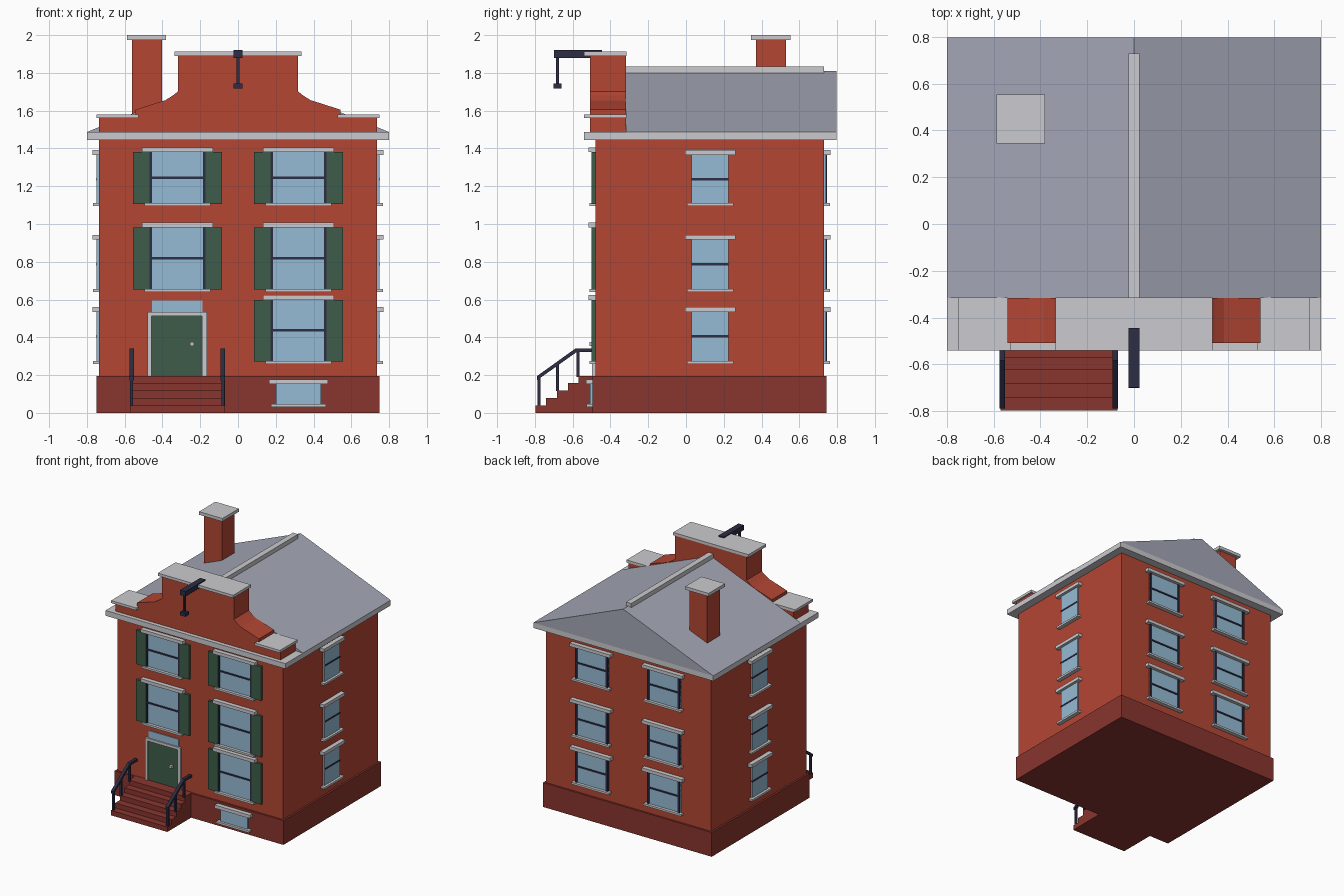
import bpy, bmesh, math
from mathutils import Matrix, Vector

if "Cube" in bpy.data.objects:
    bpy.data.objects.remove(bpy.data.objects["Cube"])


def mat(name, r, g, b):
    m = bpy.data.materials.new(name)
    m.diffuse_color = (r, g, b, 1)
    m.use_nodes = True
    m.node_tree.nodes["Principled BSDF"].inputs["Base Color"].default_value = m.diffuse_color
    return m


BRICK = mat("red_brick", 0.456, 0.061, 0.034)
BASE = mat("dark_red_stone", 0.25, 0.036, 0.028)
STONE = mat("pale_stone", 0.60, 0.60, 0.63)
SLATE = mat("roof_slate", 0.37, 0.39, 0.47)
GLASS = mat("window_glass", 0.30, 0.50, 0.66)
GREEN = mat("green_paint", 0.048, 0.107, 0.068)
IRON = mat("dark_iron", 0.026, 0.026, 0.058)


def finish(name, bm, material):
    bmesh.ops.recalc_face_normals(bm, faces=bm.faces)
    me = bpy.data.meshes.new(name)
    bm.to_mesh(me)
    bm.free()
    me.materials.append(material)
    ob = bpy.data.objects.new(name, me)
    bpy.context.collection.objects.link(ob)
    return ob


def box(name, material, x, y, z, frame=None):
    """Box from (min, max) ranges, optionally moved by a matrix."""
    bm = bmesh.new()
    bmesh.ops.create_cube(bm, size=1)
    for v in bm.verts:
        v.co = Vector([r[0] + (c + 0.5) * (r[1] - r[0]) for c, r in zip(v.co, (x, y, z))])
    if frame:
        bm.transform(frame)
    return finish(name, bm, material)


def prism(name, material, pts, a, b, axis):
    """Extrude an outline: axis 'y' takes (x, z) points, axis 'x' takes (y, z)."""
    bm = bmesh.new()
    at = (lambda p, d: (p[0], d, p[1])) if axis == "y" else (lambda p, d: (d, p[0], p[1]))
    face = bm.faces.new([bm.verts.new(at(p, a)) for p in pts])
    ext = bmesh.ops.extrude_face_region(bm, geom=[face])
    step = (0, b - a, 0) if axis == "y" else (b - a, 0, 0)
    bmesh.ops.translate(bm, vec=step, verts=[g for g in ext["geom"] if isinstance(g, bmesh.types.BMVert)])
    return finish(name, bm, material)


# Main masses
box("foundation", BASE, (-0.75, 0.75), (-0.495, 0.745), (0, 0.195))
box("walls", BRICK, (-0.735, 0.735), (-0.48, 0.73), (0.19, 1.45))
box("cornice", STONE, (-0.8, 0.8), (-0.54, 0.797), (1.445, 1.487))
prism("roof", SLATE, [(-0.8, 1.487), (0.8, 1.487), (0, 1.81)], -0.317, 0.797, "y")
box("ridge_cap", STONE, (-0.023, 0.023), (-0.317, 0.73), (1.80, 1.835))

# Stepped and curved front gable
half = [(0.735, 1.48), (0.735, 1.565), (0.542, 1.565), (0.542, 1.605),
        (0.45, 1.635), (0.385, 1.655), (0.345, 1.68), (0.318, 1.702), (0.318, 1.895)]
prism("front_gable", BRICK, half + [(-x, z) for x, z in reversed(half)], -0.508, -0.317, "y")
box("gable_coping", STONE, (-0.335, 0.335), (-0.54, -0.315), (1.89, 1.912))
for s in (-1, 1):
    box("shoulder_coping", STONE, tuple(sorted((s * 0.527, s * 0.75))), (-0.54, -0.315), (1.56, 1.58))

# Hoist beam with rod and hook block
box("hoist_beam", IRON, (-0.024, 0.024), (-0.70, -0.445), (1.88, 1.92))
box("hoist_rod", IRON, (-0.007, 0.007), (-0.687, -0.673), (1.73, 1.89))
box("hoist_hook", IRON, (-0.024, 0.024), (-0.702, -0.658), (1.718, 1.745))

# Chimney
box("chimney", BRICK, (-0.56, -0.402), (0.37, 0.53), (1.5, 1.98))
box("chimney_cap", STONE, (-0.588, -0.38), (0.345, 0.553), (1.975, 2.0))


def window(side, offset, z0, z1, half_w, wall, jambs=True, shutters=False, rail=True):
    """Window on a wall: local x runs along the wall, local -y points outward."""
    turn = {"front": 0, "right": 90, "back": 180, "left": 270}[side]
    f = Matrix.Rotation(math.radians(turn), 4, "Z") @ Matrix.Translation((offset, -wall, 0))
    w, inner = half_w, 0.01
    box(side + "_window_glass", GLASS, (-w, w), (-0.009 if jambs else -0.013, inner), (z0, z1), f)
    if rail:
        zm = (z0 + z1) / 2
        box(side + "_window_rail", IRON, (-w, w), (-0.016, inner), (zm - 0.006, zm + 0.006), f)
    top, low = (0.035, 0.022) if jambs else (0.036, 0.026)
    box(side + "_window_lintel", STONE, (-w - top, w + top), (-0.035, inner), (z1, z1 + 0.026), f)
    box(side + "_window_sill", STONE, (-w - low, w + low), (-0.032, inner), (z0 - 0.016, z0), f)
    for s in (-1, 1):
        if jambs:
            box(side + "_window_jamb", IRON, tuple(sorted((s * (w - 0.017), s * w))),
                (-0.016, inner), (z0, z1), f)
        if shutters:
            box("shutter", GREEN, tuple(sorted((s * (w - 0.005), s * (w + 0.082)))),
                (-0.02, inner), (z0 - 0.003, z1), f)


# Front windows with shutters
for x, z0, z1 in ((-0.32, 1.11, 1.38), (0.32, 1.11, 1.38), (-0.32, 0.656, 0.982),
                  (0.32, 0.656, 0.982), (0.32, 0.276, 0.598)):
    window("front", x, z0, z1, 0.153, 0.48, shutters=True)
window("front", 0.32, 0.048, 0.152, 0.12, 0.495, jambs=False, rail=False)

# Side and back windows
for z0, z1 in ((1.11, 1.365), (0.656, 0.917), (0.276, 0.535)):
    window("right", 0.128, z0, z1, 0.098, 0.735, jambs=False)
    window("left", -0.128, z0, z1, 0.098, 0.735, jambs=False)
    for x in (-0.32, 0.32):
        window("back", x, z0, z1, 0.145, 0.73)

# Front door
box("door", GREEN, (-0.46, -0.188), (-0.487, -0.47), (0.195, 0.515))
for x in ((-0.48, -0.458), (-0.19, -0.165)):
    box("door_jamb", STONE, x, (-0.497, -0.47), (0.195, 0.535))
box("door_head", STONE, (-0.48, -0.165), (-0.497, -0.47), (0.513, 0.535))
box("door_transom", GLASS, (-0.455, -0.188), (-0.487, -0.47), (0.535, 0.594))
box("door_knob", STONE, (-0.255, -0.234), (-0.512, -0.48), (0.354, 0.376))

# Front steps, cut as one stepped profile
steps = [(-0.48, 0), (-0.797, 0)]
fronts = [-0.797, -0.742, -0.683, -0.625, -0.57, -0.48]
for i in range(5):
    z = 0.0393 * (i + 1)
    steps += [(fronts[i], z), (fronts[i + 1], z)]
prism("front_steps", BASE, steps, -0.572, -0.07, "x")

# Iron railings on both sides of the steps
for x in (-0.563, -0.08):
    for y, z0, z1 in ((-0.778, 0.035, 0.19), (-0.68, 0.115, 0.26), (-0.573, 0.19, 0.335)):
        box("railing_post", IRON, (x - 0.008, x + 0.008), (y - 0.008, y + 0.008), (z0, z1))
    rail = [(-0.79, 0.172), (-0.579, 0.322), (-0.49, 0.322),
            (-0.49, 0.342), (-0.584, 0.342), (-0.79, 0.194)]
    prism("handrail", IRON, rail, x - 0.012, x + 0.012, "x")
